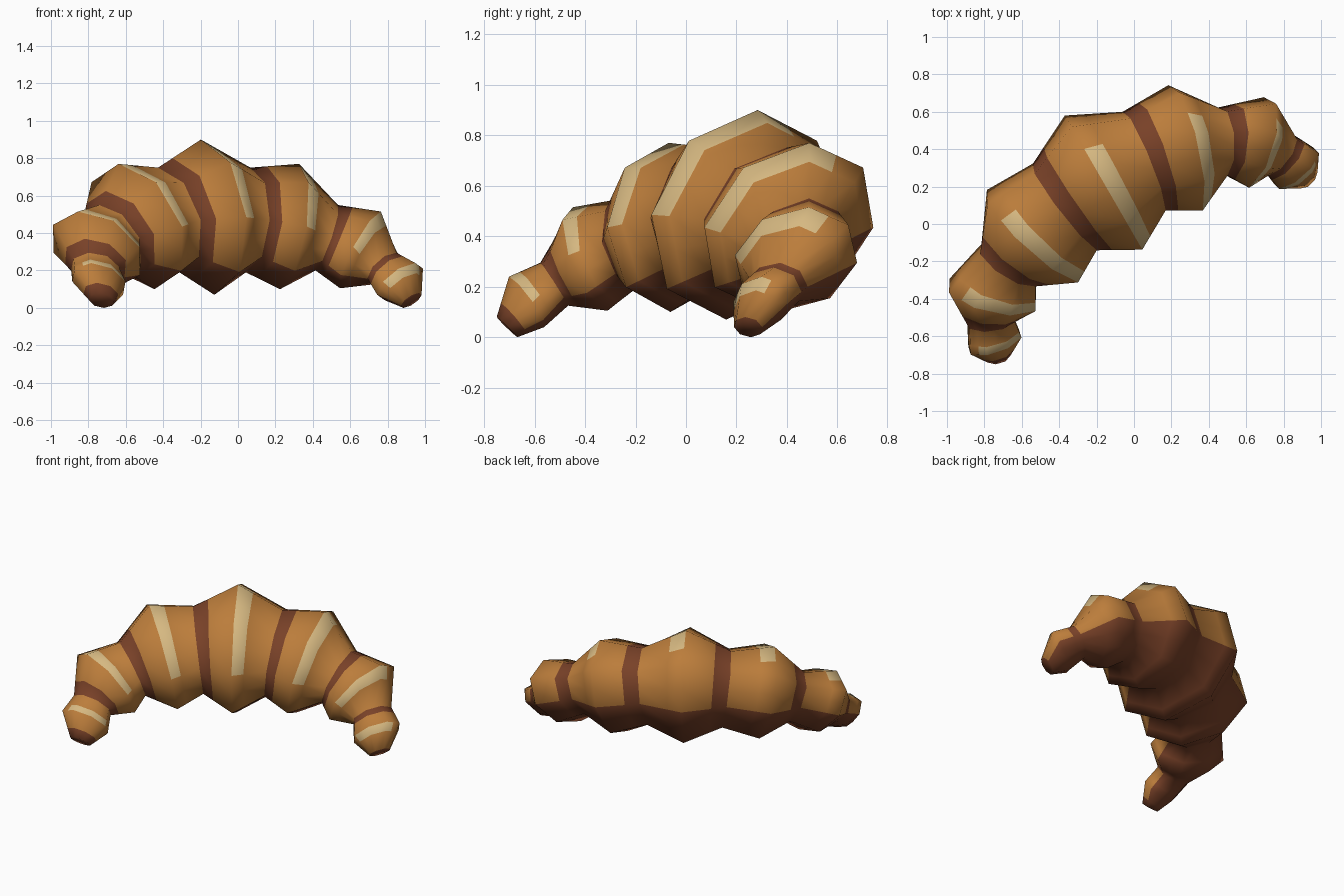
import bpy, bmesh, math
from mathutils import Vector, Matrix

if "Cube" in bpy.data.objects:
    bpy.data.objects.remove(bpy.data.objects["Cube"])


def material(name, rgb):
    m = bpy.data.materials.new(name)
    m.diffuse_color = (*rgb, 1)
    m.use_nodes = True
    m.node_tree.nodes["Principled BSDF"].inputs["Base Color"].default_value = m.diffuse_color
    return m


GOLD, DARK, PALE = 0, 1, 2
mats = [material("golden crust", (0.50, 0.205, 0.044)),
        material("dark brown crust", (0.19, 0.053, 0.021)),
        material("pale dough", (0.67, 0.48, 0.22))]

# Half of the roll, middle to tip: ring centre, outward half axis, upward half axis
half = [
    ((0, .273, .485), (0, .414, 0), (0, .072, .415)),
    ((.245, .264, .47), (.032, .286, 0), (.04, .045, .28)),
    ((.4725, .215, .435), (.0875, .336, 0), (.085, .045, .335)),
    ((.662, .145, .375), (.068, .17, 0), (.075, .01, .175)),
    ((.815, .05, .31), (.155, .19, -.015), (.12, -.01, .205)),
    ((.893, -.07, .21), (.11, .065, -.01), (.058, -.03, .085)),
    ((.93, -.175, .14), (.135, .05, 0), (.07, -.04, .10)),
    ((.955, -.25, .04), (.06, .03, 0), (.03, -.03, .04)),
]
SIDES = 8
STRIPE = 0.34
turn = Matrix.Rotation(math.radians(30), 3, 'Z')
shift = Vector((-.03, 0, 0))


def ring_points(ring, sx):
    """Octagon ring with a midpoint on every side, so colours can end half way."""
    c, a, b = (Vector((p[0] * sx, p[1], p[2])) for p in ring)
    corners = []
    for k in range(SIDES):
        t = 2 * math.pi * k / SIDES
        corners.append(turn @ (c + a * math.cos(t) + b * math.sin(t) + shift))
    pts = []
    for k in range(SIDES):
        pts += [corners[k], (corners[k] + corners[(k + 1) % SIDES]) / 2]
    return pts


# Full row of rings from left tip to right tip
rings = [ring_points(r, -1) for r in reversed(half[1:])] + [ring_points(r, 1) for r in half]
middle = len(half) - 1
n = 2 * SIDES

bm = bmesh.new()


def add_row(points):
    return [bm.verts.new(p) for p in points]


# Each segment is a narrow stripe followed by plain crust
rows, is_stripe = [add_row(rings[0])], []
for i in range(len(rings) - 1):
    rows.append(add_row([p.lerp(q, STRIPE) for p, q in zip(rings[i], rings[i + 1])]))
    rows.append(add_row(rings[i + 1]))
    is_stripe += [True, False]

for s in range(len(rows) - 1):
    peak = (s // 2 - middle) % 2 == 0
    for k in range(n):
        j = (k + 1) % n
        f = bm.faces.new((rows[s][k], rows[s][j], rows[s + 1][j], rows[s + 1][k]))
        f.smooth = True
        colour = GOLD
        if k >= 10:                              # baked underside
            colour = DARK
        elif is_stripe[s]:
            if not peak:                         # dark seam in each groove
                colour = DARK
            elif 3 <= k < 8:                     # pale band over the top and front
                colour = PALE
        f.material_index = colour

# Tip caps
for row in (rows[0], rows[-1]):
    f = bm.faces.new(row)
    f.material_index = DARK
    f.smooth = True

bmesh.ops.recalc_face_normals(bm, faces=bm.faces)
mesh = bpy.data.meshes.new("croissant")
bm.to_mesh(mesh)
bm.free()
for m in mats:
    mesh.materials.append(m)
obj = bpy.data.objects.new("croissant", mesh)
bpy.context.collection.objects.link(obj)
